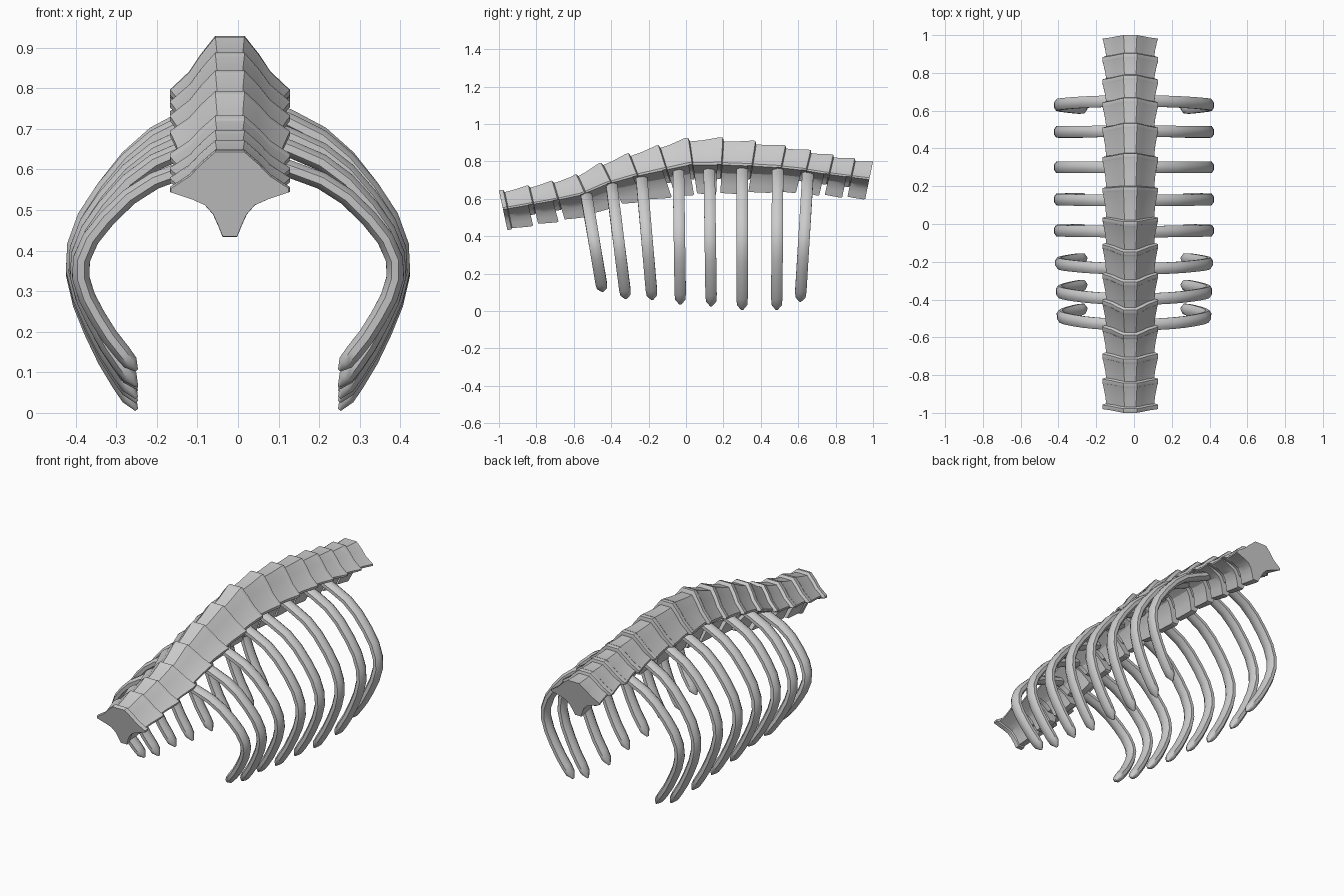
import bpy, bmesh, math
from mathutils import Vector

if "Cube" in bpy.data.objects:
    bpy.data.objects.remove(bpy.data.objects["Cube"])

CX = -0.02  # spine sits slightly off the rib centre line

# joints along the top of the spine: y, z, section height factor
JOINTS = [(-1.0, .645, 1.0), (-.865, .668, 1.0), (-.738, .692, 1.02), (-.61, .722, 1.08),
          (-.477, .785, 1.15), (-.33, .838, 1.25), (-.17, .882, 1.33), (-.01, .926, 1.42),
          (.175, .93, 1.42), (.35, .913, 1.33), (.51, .89, 1.2), (.645, .865, 1.1),
          (.765, .84, 1.05), (.88, .82, 1.0), (1.0, .80, .95)]
# half cross-section: x, depth below the crest
HALF = [(.036, 0), (.072, .032), (.1, .062), (.148, .094), (.148, .104),
        (.095, .122), (.062, .137), (.042, .16), (.03, .187), (.018, .217)]


def finish(name, bm, angle):
    bmesh.ops.recalc_face_normals(bm, faces=bm.faces)
    me = bpy.data.meshes.new(name)
    bm.to_mesh(me)
    bm.free()
    ob = bpy.data.objects.new(name, me)
    bpy.context.collection.objects.link(ob)
    bpy.ops.object.select_all(action='DESELECT')
    ob.select_set(True)
    bpy.context.view_layer.objects.active = ob
    bpy.ops.object.shade_smooth_by_angle(angle=math.radians(angle))
    return ob


def loft(bm, rings):
    vs = [[bm.verts.new(p) for p in r] for r in rings]
    n = len(vs[0])
    for a, b in zip(vs, vs[1:]):
        for i in range(n):
            j = (i + 1) % n
            bm.faces.new((a[i], a[j], b[j], b[i]))
    bm.faces.new(vs[0])
    bm.faces.new(vs[-1])


def slope(i):
    a, b = JOINTS[max(i - 1, 0)], JOINTS[min(i + 1, len(JOINTS) - 1)]
    return (b[1] - a[1]) / (b[0] - a[0])


def section(i, s, scale, keel):
    """Spine outline at fraction s between joints i and i+1."""
    a, b = JOINTS[i], JOINTS[i + 1]
    y, z, h = (a[k] + (b[k] - a[k]) * s for k in range(3))
    m = slope(i) * (1 - s) + slope(i + 1) * s
    down = Vector((0, 1.25 * m, -1)).normalized()
    pts = []
    for x, d in HALF:
        d = .1 + (d - .1) * scale
        if d > .1:
            d = .1 + (d - .1) * keel
        pts.append((x * scale, d * h))
    outline = pts + [(-x, d) for x, d in reversed(pts)]
    return [Vector((CX + x, y, z)) + down * d for x, d in outline]


# vertebrae: a raised ring in front, then a body flaring towards the back
last = len(JOINTS) - 2
for i in range(last + 1):
    bm = bmesh.new()
    k = 1 if i == 0 else .5
    t = .022 / (JOINTS[i + 1][0] - JOINTS[i][0])
    loft(bm, [section(i, 0, .98, k), section(i, t * .3, 1, k),
              section(i, t, 1, k), section(i, t * 1.3, .86, k)])
    loft(bm, [section(i, t * 1.2, .86, 1.1), section(i, .5, .89, 1.1),
              section(i, .93, .97, 1.05), section(i, 1, .99, 1)])
    finish("vertebra_%02d" % (i + 1), bm, 25)

# rib shape: x outwards, height fraction from tip (0) to root (1)
PATH = [(.05, 1.05), (.13, 1.0), (.205, .945), (.27, .865), (.33, .76), (.375, .66), (.4, .56),
        (.403, .47), (.386, .37), (.358, .275), (.325, .18), (.29, .1), (.268, .05), (.25, .01)]
# each rib pair: root y, root z, tip y, tip z, width factor
RIBS = [(-.53, .60, -.445, .10, .955), (-.395, .65, -.32, .06, .97), (-.235, .68, -.18, .055, .98),
        (-.04, .715, -.03, .03, 1), (.125, .715, .135, .02, 1), (.30, .725, .30, 0, 1),
        (.49, .725, .485, 0, 1), (.65, .70, .61, .045, 1)]


def rib(name, side, ry, rz, ty, tz, w):
    pts = []
    for x, f in PATH:
        xx = .25 + (x - .25) * (1 - (1 - w) * 2.2) if x > .25 else x
        pts.append(Vector((side * xx, ty + (ry - ty) * f, tz + (rz - tz) * f)))
    rings = []
    n = len(pts)
    for i, p in enumerate(pts):
        tan = (pts[min(i + 1, n - 1)] - pts[max(i - 1, 0)]).normalized()
        out = tan.cross(Vector((0, 1, 0))).normalized()
        wide = out.cross(tan).normalized()
        r = .2 if i == n - 1 else .9 if i == n - 2 else 1
        rings.append([p + out * (.023 * r * math.cos(a)) + wide * (.033 * r * math.sin(a))
                      for a in [math.tau * (j + .5) / 8 for j in range(8)]])
    bm = bmesh.new()
    loft(bm, rings)
    finish(name, bm, 50)


# rib pairs
for i, r in enumerate(RIBS):
    for side, label in ((-1, "left"), (1, "right")):
        rib("rib_%s_%d" % (label, i + 1), side, *r)
